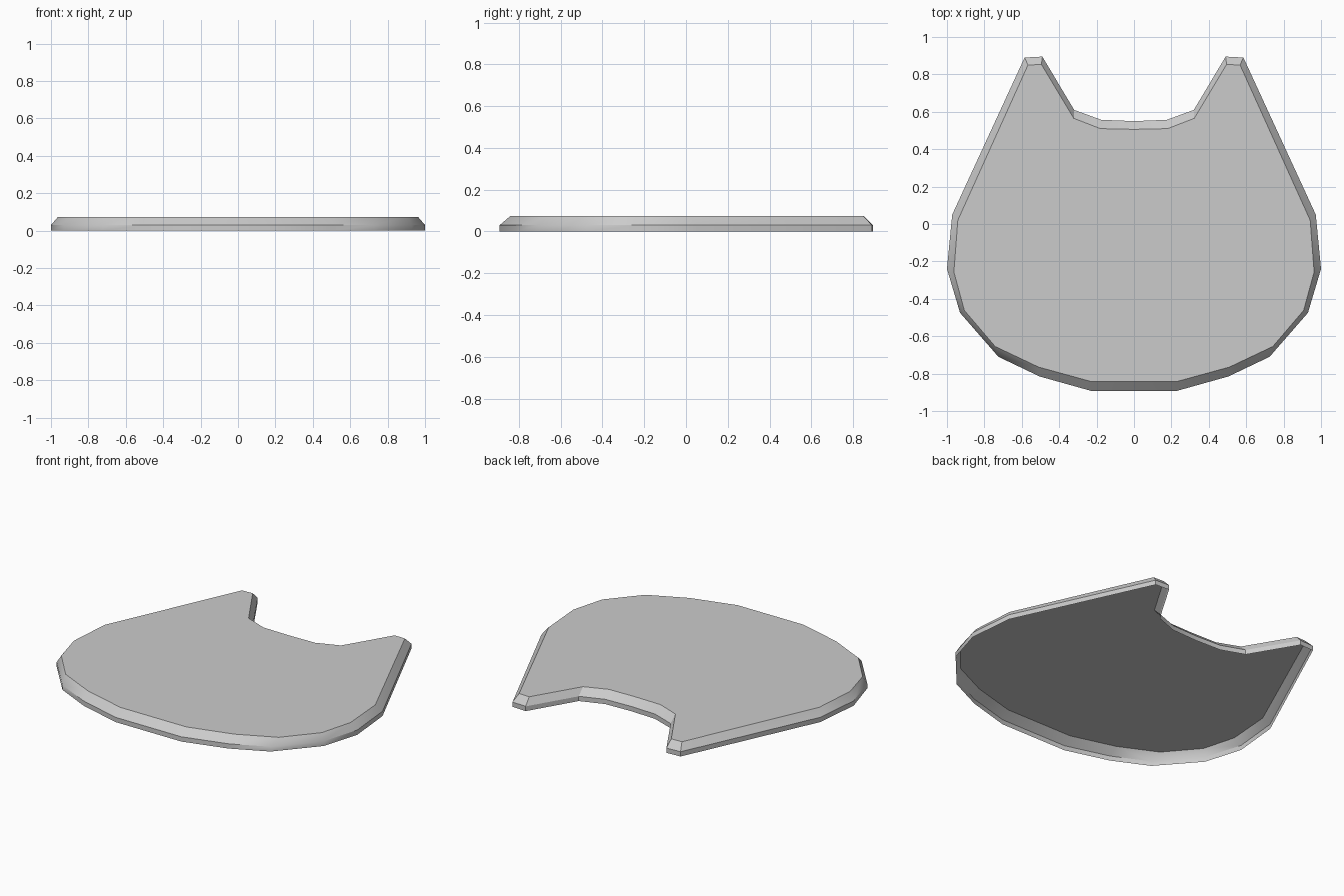
import bpy, bmesh, math

if "Cube" in bpy.data.objects:
    bpy.data.objects.remove(bpy.data.objects["Cube"])

# Right half of the outline, back notch to front edge: (rim x, rim y, top x, top y)
half = [
    (0.175, 0.557, 0.18, 0.51), (0.32, 0.61, 0.322, 0.565),
    (0.49, 0.895, 0.495, 0.853), (0.585, 0.89, 0.567, 0.85),
    (0.972, 0.05, 0.942, 0.02), (1.0, -0.24, 0.963, -0.257),
    (0.93, -0.475, 0.907, -0.462), (0.725, -0.71, 0.742, -0.655),
    (0.505, -0.815, 0.51, -0.765), (0.23, -0.892, 0.23, -0.842),
]
left = [(-a, b, -c, d) for a, b, c, d in reversed(half)]
loop = half + left + [(0, 0.55, 0, 0.506)]

# Open-bottomed eared plate: straight rim, bevel, flat top
bm = bmesh.new()
rings = [
    [bm.verts.new((p[0], p[1], 0)) for p in loop],
    [bm.verts.new((p[0], p[1], 0.03)) for p in loop],
    [bm.verts.new((p[2], p[3], 0.073)) for p in loop],
]
n = len(loop)
for low, high in zip(rings, rings[1:]):
    for i in range(n):
        j = (i + 1) % n
        bm.faces.new((low[j], low[i], high[i], high[j]))
bm.faces.new(rings[-1][::-1])

mesh = bpy.data.meshes.new("eared_plate")
bm.to_mesh(mesh)
bm.free()
plate = bpy.data.objects.new("eared_plate", mesh)
bpy.context.collection.objects.link(plate)

# Soft corners along the rim, sharp bevel edges
bpy.context.view_layer.objects.active = plate
plate.select_set(True)
bpy.ops.object.shade_smooth_by_angle(angle=math.radians(30))
